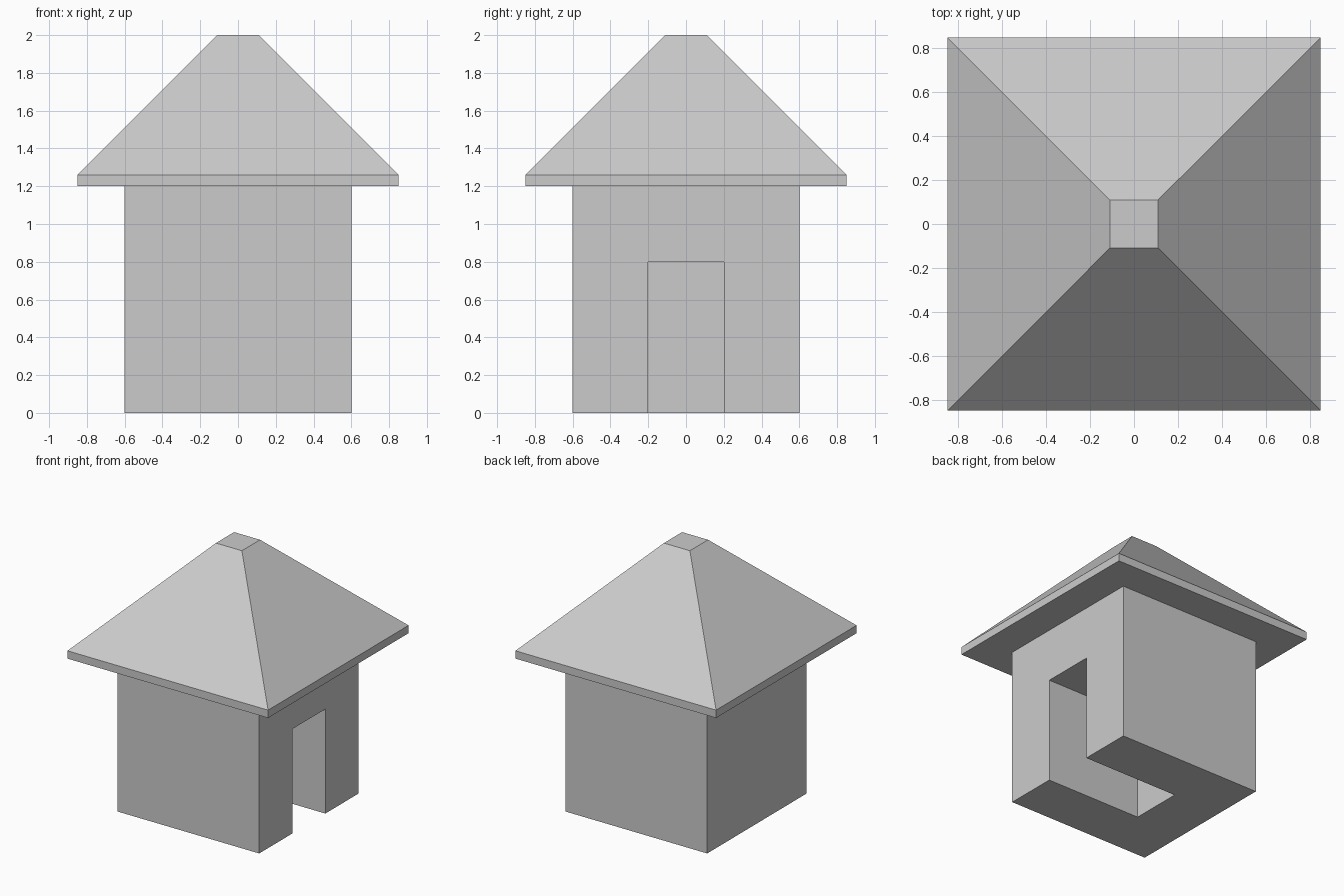
import bpy
import bmesh

if "Cube" in bpy.data.objects:
    bpy.data.objects.remove(bpy.data.objects["Cube"])


def box(name, lo, hi):
    bm = bmesh.new()
    bmesh.ops.create_cube(bm, size=1)
    for v in bm.verts:
        v.co = [l if c < 0 else h for c, l, h in zip(v.co, lo, hi)]
    return to_object(name, bm)


def to_object(name, bm):
    mesh = bpy.data.meshes.new(name)
    bm.to_mesh(mesh)
    bm.free()
    obj = bpy.data.objects.new(name, mesh)
    bpy.context.collection.objects.link(obj)
    return obj


# Walls: solid block with a doorway recess in the right side
walls = box("walls", (-0.6, -0.6, 0), (0.6, 0.6, 1.2))
cutter = box("doorway_cutter", (-0.2, -0.2, -0.2), (0.8, 0.2, 0.8))
cutter.hide_render = True
cutter.hide_viewport = True
cutter.display_type = 'WIRE'
door = walls.modifiers.new("doorway", 'BOOLEAN')
door.operation = 'DIFFERENCE'
door.solver = 'EXACT'
door.object = cutter

# Roof: stacked square rings (half width, height) make the eave and hipped slopes
bm = bmesh.new()
rings = [[bm.verts.new((x * r, y * r, z))
          for x, y in ((-1, -1), (1, -1), (1, 1), (-1, 1))]
         for r, z in ((0.85, 1.2), (0.85, 1.26), (0.11, 2.0))]
bm.faces.new(rings[0][::-1])
bm.faces.new(rings[-1])
for a, b in zip(rings, rings[1:]):
    for i in range(4):
        j = (i + 1) % 4
        bm.faces.new((a[i], a[j], b[j], b[i]))
to_object("roof", bm)
